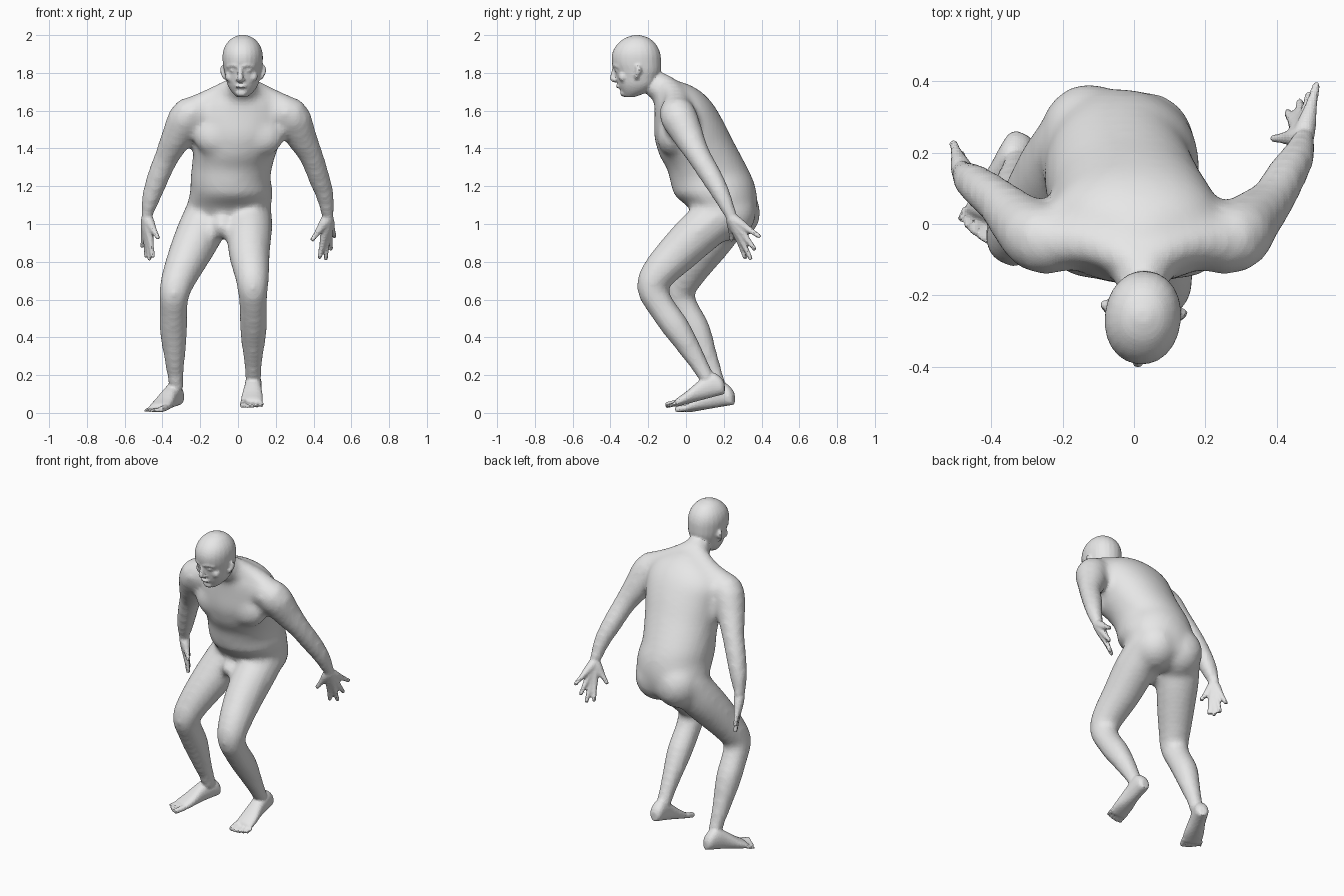
import bpy, bmesh, math
from mathutils import Vector, Matrix

cube = bpy.data.objects.get("Cube")
if cube:
    bpy.data.objects.remove(cube)

clay = bpy.data.materials.new("grey_clay")
clay.use_nodes = True
clay.diffuse_color = (0.8, 0.8, 0.8, 1)
clay.node_tree.nodes["Principled BSDF"].inputs["Base Color"].default_value = (0.8, 0.8, 0.8, 1)


def spline(rows, steps=3):
    """Resample rows of numbers along a smooth curve."""
    out = []
    for i in range(len(rows) - 1):
        a, b = rows[max(i - 1, 0)], rows[i]
        c, d = rows[i + 1], rows[min(i + 2, len(rows) - 1)]
        for s in range(steps):
            t = s / steps
            out.append([q + 0.5 * t * (r - p + t * (2 * p - 5 * q + 4 * r - s4
                        + t * (3 * (q - r) + s4 - p)))
                        for p, q, r, s4 in zip(a, b, c, d)])
    out.append(list(rows[-1]))
    return out


def loft(bm, rings, sides=20, power=1.0):
    """Skin closed oval rings given as (centre, half axis, half axis)."""
    loops = []
    for centre, u, v in rings:
        loop = []
        for k in range(sides):
            a = math.tau * k / sides
            c, s = math.cos(a), math.sin(a)
            c = math.copysign(abs(c) ** power, c)
            s = math.copysign(abs(s) ** power, s)
            loop.append(bm.verts.new(centre + u * c + v * s))
        loops.append(loop)
    faces = [bm.faces.new(loops[0]), bm.faces.new(loops[-1])]
    for lo, hi in zip(loops, loops[1:]):
        for k in range(sides):
            n = (k + 1) % sides
            faces.append(bm.faces.new((lo[k], lo[n], hi[n], hi[k])))
    bmesh.ops.recalc_face_normals(bm, faces=faces)


def tube(bm, rows, sides=14):
    """Round limb through (x, y, z, radius) rows."""
    rows = spline(rows)
    pts = [Vector(r[:3]) for r in rows]
    rings = []
    for i, p in enumerate(pts):
        d = (pts[min(i + 1, len(pts) - 1)] - pts[max(i - 1, 0)]).normalized()
        u = d.cross(Vector((0.3, 1, 0.2))).normalized()
        rings.append((p, u * rows[i][3], d.cross(u) * rows[i][3]))
    loft(bm, rings, sides)


def ball(bm, centre, size):
    m = Matrix.Translation(centre) @ Matrix.Diagonal((*size, 1))
    bmesh.ops.create_icosphere(bm, subdivisions=3, radius=1, matrix=m)


def fuse(name, bm, voxel, smooth):
    """Fuse overlapping volumes into one relaxed skin."""
    mesh = bpy.data.meshes.new(name)
    bm.to_mesh(mesh)
    bm.free()
    mesh.materials.append(clay)
    obj = bpy.data.objects.new(name, mesh)
    bpy.context.collection.objects.link(obj)
    remesh = obj.modifiers.new("fuse", 'REMESH')
    remesh.mode = 'VOXEL'
    remesh.voxel_size = voxel
    relax = obj.modifiers.new("relax", 'SMOOTH')
    relax.factor = 0.5
    relax.iterations = smooth
    return obj


# Torso: centre x, half width, front y and z, back y and z
trunk = bmesh.new()
torso = [(-.075, .07, .10, .95, .28, .93), (-.06, .18, .06, 1.02, .36, 1.0),
         (-.045, .22, .01, 1.09, .38, 1.11), (-.035, .218, -.06, 1.15, .364, 1.21),
         (-.04, .212, -.08, 1.21, .335, 1.28), (-.028, .215, -.10, 1.29, .293, 1.36),
         (-.012, .225, -.14, 1.36, .245, 1.45), (.002, .24, -.168, 1.46, .195, 1.55),
         (.005, .245, -.168, 1.55, .14, 1.64), (.015, .2, -.167, 1.625, .075, 1.705),
         (.02, .125, -.17, 1.66, .0, 1.745), (.022, .08, -.205, 1.68, -.085, 1.77),
         (.025, .07, -.235, 1.72, -.14, 1.82)]
rings = []
for x, w, fy, fz, by, bz in spline(torso):
    front, back = Vector((x, fy, fz)), Vector((x, by, bz))
    rings.append(((front + back) / 2, Vector((w, 0, 0)), (back - front) / 2))
loft(trunk, rings, 28, 0.96)
ball(trunk, (-.085, .07, .985), (.055, .08, .06))

# Chest, buttocks and shoulder slopes
for side in (-1, 1):
    ball(trunk, (.005 + side * .11, -.075, 1.465), (.13, .08, .11))
    ball(trunk, (-.047 + side * .078, .235 - side * .012, 1.06), (.14, .148, .15))
    tube(trunk, [(.02, -.12, 1.755, .048), (.015 + side * .13, -.055, 1.67, .064),
                 (.015 + side * .255, -.05, 1.592, .083)])

# Arms
tube(trunk, [(.17, -.06, 1.59, .07), (.274, -.045, 1.578, .1), (.33, .01, 1.47, .085),
             (.385, .065, 1.365, .066), (.427, .135, 1.25, .06), (.46, .19, 1.15, .05),
             (.475, .235, 1.05, .037), (.476, .25, 1.01, .034)])
tube(trunk, [(-.16, -.06, 1.59, .07), (-.256, -.045, 1.578, .1), (-.322, .005, 1.465, .085),
             (-.377, .06, 1.355, .067), (-.422, .095, 1.25, .061), (-.46, .125, 1.14, .052),
             (-.482, .145, 1.05, .037), (-.484, .15, 1.01, .034)])

# Legs
tube(trunk, [(.065, .22, 1.07, .115), (.06, .085, .97, .122), (.06, -.04, .85, .112),
             (.073, -.145, .74, .095), (.078, -.18, .66, .083), (.08, -.13, .56, .075),
             (.082, -.058, .46, .075), (.08, .02, .34, .061), (.08, .085, .23, .047),
             (.082, .125, .16, .045)])
tube(trunk, [(-.155, .22, 1.06, .125), (-.205, .15, .95, .125), (-.262, .065, .83, .112),
             (-.315, -.01, .71, .094), (-.338, -.04, .63, .082), (-.342, .0, .54, .076),
             (-.342, .055, .44, .076), (-.336, .11, .3, .059), (-.33, .155, .19, .046),
             (-.326, .18, .11, .045)])

# Head: z, front y, back y, half width, about its own axis
head = bmesh.new()
skull = [(1.672, -.06, -.01, .028), (1.70, -.08, .06, .058), (1.735, -.096, .1, .08),
         (1.775, -.107, .118, .091), (1.81, -.115, .129, .099), (1.85, -.13, .131, .105),
         (1.90, -.13, .127, .106), (1.945, -.108, .108, .092), (1.982, -.065, .07, .06),
         (2.0, -.015, .02, .02)]
loft(head, [(Vector((0, (f + b) / 2, z)), Vector((w, 0, 0)), Vector((0, (b - f) / 2, 0)))
            for z, f, b, w in spline(skull)], 24, .95)
tube(head, [(0, -.116, 1.83, .012), (0, -.123, 1.79, .014), (0, -.127, 1.77, .016),
            (0, -.108, 1.757, .012)])
tube(head, [(-.026, -.092, 1.726, .007), (0, -.102, 1.729, .01), (.026, -.092, 1.726, .007)])
ball(head, (0, -.066, 1.695), (.032, .022, .022))
for side in (-1, 1):
    tube(head, [(side * .012, -.119, 1.836, .011), (side * .04, -.111, 1.842, .012),
                (side * .07, -.086, 1.833, .011)])
    ball(head, (side * .04, -.098, 1.813), (.018, .014, .01))
    ball(head, (side * .013, -.113, 1.764), (.011, .012, .009))
    ball(head, (side * .055, -.064, 1.78), (.032, .026, .03))
    tube(head, [(side * .094, .012, 1.765, .008), (side * .102, .012, 1.785, .012),
                (side * .109, .024, 1.815, .015), (side * .106, .016, 1.838, .01)])
bmesh.ops.transform(head, verts=head.verts, matrix=Matrix.Translation((.025, -.262, 0))
                    @ Matrix.Rotation(-.11, 4, 'Z'))


def hand(bm, wrist, thumb, fingers):
    """Each digit runs from the wrist through its knuckle to the tip."""
    w = Vector(wrist)
    for tip in fingers + [thumb]:
        t = Vector(tip)
        tube(bm, [(*w, .032), (*w.lerp(t, .25), .028), (*w.lerp(t, .5), .02),
                  (*w.lerp(t, .75), .0145), (*w.lerp(t, .97), .012), (*t, .007)], 10)


def foot(bm, heel, ball_of_foot, inner):
    """Sole runs heel to ball; inner is the x direction of the big toe."""
    h, b = Vector(heel), Vector(ball_of_foot)
    forward = (b - h).normalized()
    across = forward.cross(Vector((0, 0, 1))).normalized()
    across *= math.copysign(1, across.x * inner)
    rings = []
    for t, w, tall in spline([(0, .02, .055), (.07, .038, .09), (.25, .044, .13),
                              (.5, .047, .112), (.8, .058, .068), (1, .058, .045),
                              (1.04, .052, .03)]):
        centre = h.lerp(b, t) + Vector((0, 0, tall / 2))
        rings.append((centre, across * w, Vector((0, 0, tall / 2))))
    loft(bm, rings, 18, .9)
    # Toes, biggest on the inner side
    for i in range(5):
        r = .018 if i == 0 else .0135 - .0008 * i
        root = b + across * (.043 - .0245 * i) + Vector((0, 0, r + .005))
        reach = (.066, .065, .06, .052, .042)[i]
        tube(bm, [(*root, r), (*(root + forward * reach * .6), r * .95),
                  (*(root + forward * reach * .94), r * .95),
                  (*(root + forward * reach), r * .6)], 10)


# Soften the trunk and limbs, then join everything into one skin
rough = fuse("rough_body", trunk, .02, 8)
skin = bmesh.new()
skin.from_object(rough, bpy.context.evaluated_depsgraph_get())
bpy.data.objects.remove(rough)
head_mesh = bpy.data.meshes.new("head")
head.to_mesh(head_mesh)
head.free()
skin.from_mesh(head_mesh)
bpy.data.meshes.remove(head_mesh)
hand(skin, (.475, .243, 1.03), (.388, .24, .91),
     [(.43, .315, .815), (.465, .345, .81), (.492, .368, .86), (.513, .395, .93)])
hand(skin, (-.482, .147, 1.03), (-.42, .10, .92),
     [(-.45, .14, .82), (-.468, .168, .805), (-.486, .198, .82), (-.508, .23, .875)])
foot(skin, (.085, .205, .10), (.072, -.047, .033), -1)
foot(skin, (-.31, .253, .043), (-.422, .022, .004), 1)
fuse("human_body", skin, .0075, 4)
